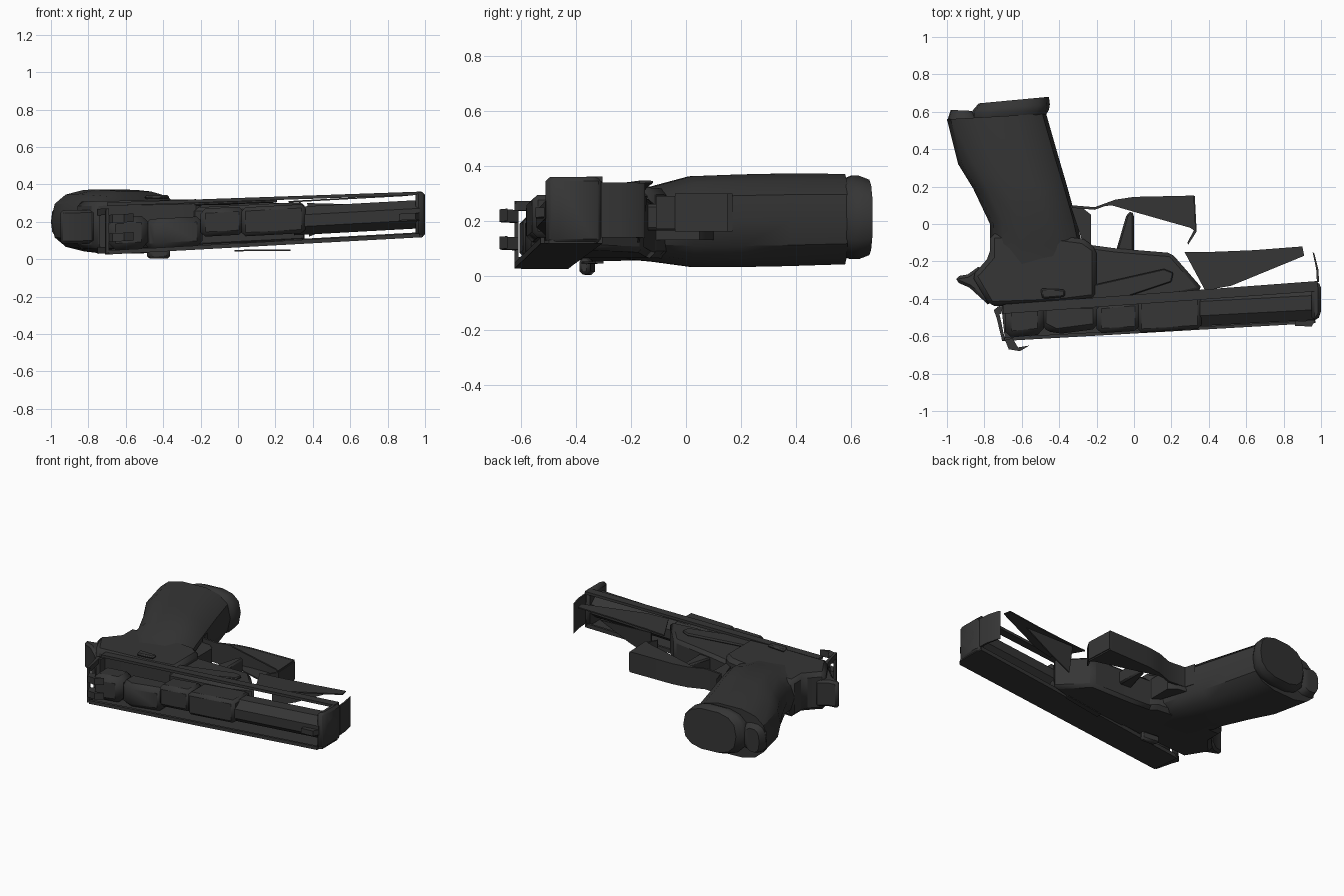
import bpy, bmesh, math
from mathutils import Vector

cube = bpy.data.objects.get("Cube")
if cube:
    bpy.data.objects.remove(cube)

steel = bpy.data.materials.new("charcoal")
steel.use_nodes = True
steel.diffuse_color = (0.036, 0.036, 0.036, 1)
steel.node_tree.nodes["Principled BSDF"].inputs["Base Color"].default_value = steel.diffuse_color

TILT = 0.055          # lower side rises toward the muzzle
TOP_TILT = 0.035      # upper side rises a little less


def finish(name, bm, tilt=0.0, bevel=0.0):
    for v in bm.verts:
        v.co.z += tilt * v.co.x
    bmesh.ops.recalc_face_normals(bm, faces=bm.faces[:])
    mesh = bpy.data.meshes.new(name)
    bm.to_mesh(mesh)
    bm.free()
    mesh.materials.append(steel)
    ob = bpy.data.objects.new(name, mesh)
    bpy.context.collection.objects.link(ob)
    bpy.ops.object.select_all(action='DESELECT')
    bpy.context.view_layer.objects.active = ob
    ob.select_set(True)
    bpy.ops.object.shade_smooth_by_angle(angle=math.radians(35))
    if bevel:
        mod = ob.modifiers.new("bevel", 'BEVEL')
        mod.width, mod.segments = bevel, 1
    return ob


def prism(name, pts, z0, z1, tilt=TILT, bevel=0.0):
    """Outline in the xy plane, given thickness in z."""
    bm = bmesh.new()
    base = bm.faces.new([bm.verts.new((x, y, z0)) for x, y in pts])
    top = bmesh.ops.extrude_face_region(bm, geom=[base])["geom"]
    for v in top:
        if isinstance(v, bmesh.types.BMVert):
            v.co.z = z1
    return finish(name, bm, tilt, bevel)


def loft(name, rings, tilt=0.0):
    """Skin between equal rings of points and close both ends."""
    bm = bmesh.new()
    loops = [[bm.verts.new(p) for p in ring] for ring in rings]
    n = len(loops[0])
    for a, b in zip(loops, loops[1:]):
        for i in range(n):
            bm.faces.new((a[i], a[(i + 1) % n], b[(i + 1) % n], b[i]))
    bm.faces.new(loops[0])
    bm.faces.new(loops[-1])
    return finish(name, bm, tilt)


def oval(back, front, half, zc, sides=14, power=0.75):
    """Rounded cross-section spanning two points in plan."""
    a, b = Vector(back), Vector(front)
    ring = []
    for i in range(sides):
        t = 2 * math.pi * i / sides
        c, s = math.cos(t), math.sin(t)
        u = math.copysign(abs(c) ** power, c)
        w = math.copysign(abs(s) ** power, s)
        p = (a + b) / 2 + (b - a) / 2 * u
        ring.append((p.x, p.y, zc + half * w))
    return ring


def tube(name, a, b, ry, rz, z, sides=8):
    """Faceted tube along the slide."""
    rings = []
    for x, y in (a, b):
        rings.append([(x, y + ry * math.cos(2 * math.pi * (i + .5) / sides),
                       z + rz * math.sin(2 * math.pi * (i + .5) / sides)) for i in range(sides)])
    return loft(name, rings, TILT)


# grip
sections = [((-.78, -.28), (-.24, -.2), .125, .185), ((-.77, -.14), (-.28, -.1), .14, .188),
            ((-.77, 0), (-.31, .03), .168, .197), ((-.86, .19), (-.36, .21), .172, .2),
            ((-.94, .32), (-.41, .38), .172, .203), ((-1.0, .56), (-.47, .59), .168, .206)]
loft("grip", [oval(*s) for s in sections])
loft("grip_heel", [oval((-1, .55), (-.82, .57), .1, .2), oval((-.98, .61), (-.87, .605), .08, .2)])

# magazine base
loft("magazine_base", [oval((-.87, .565), (-.47, .585), .145, .21),
                       oval((-.87, .595), (-.455, .61), .155, .212),
                       oval((-.86, .61), (-.45, .64), .155, .212),
                       oval((-.83, .645), (-.455, .68), .14, .212)])

# frame body with beavertail
prism("frame_body", [(-.77, -.17), (-.84, -.25), (-.87, -.27), (-.77, -.44), (-.4, -.425),
                     (-.2, -.4), (-.2, -.13), (-.27, -.08), (-.5, -.05), (-.77, -.05)],
      .07, .325, .02, .025)
prism("beavertail", [(-.82, -.22), (-.89, -.27), (-.95, -.28), (-.95, -.31), (-.88, -.34),
                     (-.77, -.44)], .1, .28, .02, .02)
prism("frame_front", [(-.25, -.11), (-.1, -.13), (.2, -.155), (.37, -.35), (.2, -.39),
                      (-.25, -.41)], .075, .288, .05, .02)

# dust cover remnant: upper plate and the wall folded down from it
prism("dust_cover_plate", [(.27, -.15), (.38, -.355), (.52, -.33), (.91, -.17), (.9, -.12),
                           (.64, -.14), (.4, -.15)], .288, .296)
wall = [(.37, -.15, .3), (.75, -.14, .29), (.55, -.155, .19), (.38, -.17, .12)]
loft("dust_cover_wall", [wall, [(x, y - .008, z) for x, y, z in wall]])

# trigger guard: lower strip, side plates and front wall
guard = [(-.35, .17), (-.33, .1), (-.21, .09), (-.1, .13), (0, .145), (.32, .152)]
prism("guard_strip", guard + [(x, y - .014) for x, y in reversed(guard)], .16, .3, 0)
for name, z in (("guard_plate_upper", .29), ("guard_plate_lower", .16)):
    prism(name, [(-.2, .09), (-.1, .125), (0, .14), (.32, .15), (.33, -.04), (.3, -.02),
                 (.0, .065), (-.12, .1)], z, z + .009, 0)
prism("guard_front", [(.31, .15), (.325, .15), (.335, -.04), (.29, -.11), (.285, -.1),
                      (.32, -.035)], .17, .29, 0)
prism("guard_web", [(-.34, .1), (-.28, .09), (-.23, .05), (-.23, -.11), (-.27, -.11)],
      .13, .27, 0)

# trigger
prism("trigger", [(-.095, -.14), (-.04, .05), (-.015, .07), (0, .05), (0, -.15)],
      .165, .26, 0, .01)

# slide: full lower side, thin upper rails
prism("slide_side", [(-.71, -.43), (.97, -.31), (.99, -.34), (.99, -.5), (.95, -.525),
                     (-.69, -.62)], .063, .075)
prism("slide_upper_rail", [(-.7, -.43), (.98, -.305), (.98, -.36), (-.7, -.48)],
      .309, .327, TOP_TILT)
prism("slide_lower_rail", [(-.7, -.43), (.98, -.305), (.98, -.32), (-.7, -.445)], .063, .09)
prism("slide_top_edge", [(-.69, -.605), (.97, -.515), (.97, -.53), (-.69, -.625)], .063, .085)

# muzzle plate and the thin wall curving away below it
prism("muzzle_plate", [(.95, -.305), (.985, -.305), (1, -.34), (1, -.48), (.98, -.51),
                       (.95, -.515)], .064, .305, TILT, .018)
prism("muzzle_wall", [(.955, -.15), (.965, -.16), (.985, -.24), (.99, -.31), (.978, -.31),
                      (.974, -.24)], .085, .285)

# barrel, chamber and breech parts
tube("barrel", (.3, -.455), (.97, -.42), .1, .082, .187)
tube("muzzle_bore", (.96, -.41), (1.0, -.41), .06, .06, .186)
prism("barrel_shroud", [(.02, -.4), (.36, -.37), (.36, -.56), (.02, -.582)], .12, .275, TILT, .02)
prism("chamber", [(-.2, -.43), (.03, -.41), (.03, -.57), (-.2, -.585)], .13, .28, TILT, .025)
prism("breech_block", [(-.5, -.43), (-.19, -.42), (-.19, -.56), (-.42, -.59), (-.5, -.55)],
      .08, .24, TILT, .03)
prism("firing_block", [(-.69, -.44), (-.48, -.43), (-.48, -.59), (-.69, -.61)],
      .085, .26, TILT, .035)

# rear frame loop: two uprights joined by two bars
back = [(-.71, -.43), (-.75, -.46), (-.735, -.5), (-.705, -.625), (-.69, -.62), (-.715, -.5),
        (-.725, -.46)]
for name, z in (("rear_bar_lower", .07), ("rear_bar_upper", .275)):
    prism(name, back, z, z + .035)
prism("rear_upright_top", [(-.705, -.625), (-.69, -.625), (-.69, -.61), (-.71, -.61)], .07, .3)
prism("rear_upright_bottom", [(-.74, -.48), (-.71, -.48), (-.7, -.44), (-.73, -.44)], .07, .305)

# sights
for name, z in (("rear_sight_lower", .13), ("rear_sight_upper", .23)):
    prism(name, [(-.69, -.62), (-.67, -.67), (-.61, -.68), (-.56, -.65), (-.62, -.66),
                 (-.65, -.61)], z, z + .045)
prism("front_sight", [(.86, -.52), (.86, -.545), (.95, -.548), (.97, -.515)], .16, .195)

# levers on both sides
prism("slide_stop_upper", [(-.5, -.345), (-.37, -.35), (-.37, -.39), (-.49, -.4)],
      .33, .35, .02, .008)
prism("slide_stop_lower", [(-.49, -.33), (-.36, -.35), (-.37, -.39), (-.47, -.38)],
      .012, .07, .02, .012)
prism("slide_stop_arm", [(-.37, -.36), (.16, -.24), (.21, -.26), (.2, -.31), (-.1, -.41),
                         (-.37, -.4)], .295, .312, TOP_TILT, .005)
prism("lower_stop_arm", [(-.02, -.34), (.28, -.3), (.28, -.33), (-.02, -.38)],
      .042, .05, .01)
